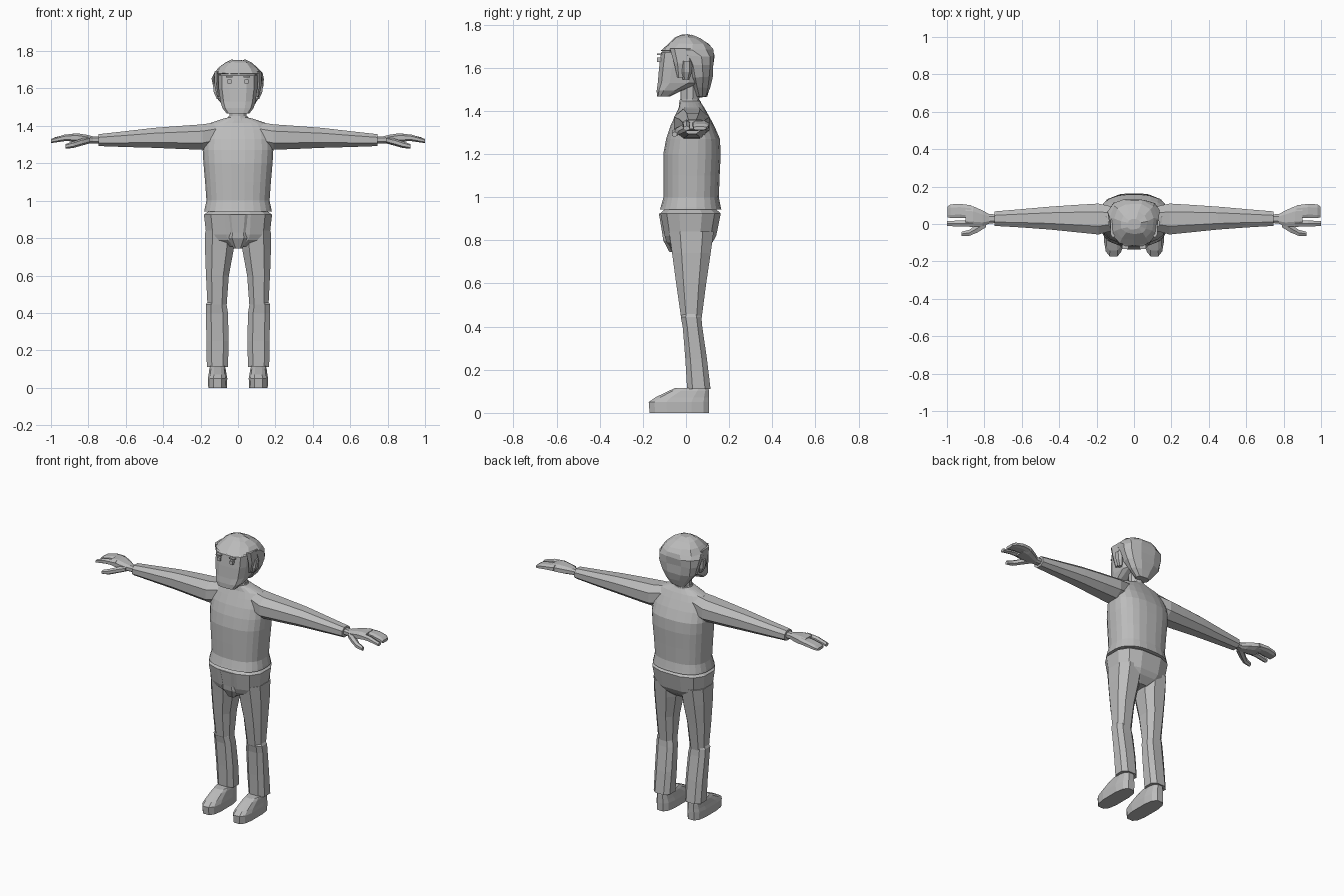
import bpy, bmesh, math, random
from mathutils import Vector

random.seed(4)
grey = bpy.data.materials.new("matte grey")
grey.diffuse_color = (0.5, 0.5, 0.5, 1)


def loft(name, axis, sections, n=8, power=2.0, mirror=False, turn=0.5, jitter=0.0):
    """Skin rounded cross-sections (t, a_min, a_max, b_min, b_max) along an axis."""
    bm = bmesh.new()
    rings = []
    for t, a0, a1, b0, b1 in sections:
        ring = []
        for i in range(n):
            ang = 2 * math.pi * (i + turn) / n
            c, s = math.cos(ang), math.sin(ang)
            k = 2 / power
            a = (a0 + a1) / 2 + (a1 - a0) / 2 * math.copysign(abs(c) ** k, c)
            b = (b0 + b1) / 2 + (b1 - b0) / 2 * math.copysign(abs(s) ** k, s)
            p = {'x': (t, a, b), 'y': (a, t, b), 'z': (a, b, t)}[axis]
            p = Vector(p) + Vector([random.uniform(-jitter, jitter) for _ in range(3)])
            ring.append(bm.verts.new(p))
        rings.append(ring)
    for lo, hi in zip(rings, rings[1:]):
        for i in range(n):
            j = (i + 1) % n
            bm.faces.new((lo[i], lo[j], hi[j], hi[i]))
    bm.faces.new(rings[0][::-1])
    bm.faces.new(rings[-1])
    bmesh.ops.recalc_face_normals(bm, faces=bm.faces[:])
    mesh = bpy.data.meshes.new(name)
    bm.to_mesh(mesh)
    bm.free()
    mesh.materials.append(grey)
    obj = bpy.data.objects.new(name, mesh)
    bpy.context.collection.objects.link(obj)
    if mirror:
        obj.modifiers.new("mirror", 'MIRROR').use_mirror_merge = False
    return obj


# Sweater body with a flared hem, and its collar
loft("sweater", 'z', [
    (0.943, -.182, .182, -.122, .165), (0.955, -.180, .180, -.118, .162),
    (1.00, -.170, .170, -.105, .153), (1.10, -.177, .177, -.106, .157),
    (1.20, -.186, .186, -.106, .162), (1.27, -.190, .190, -.093, .158),
    (1.33, -.188, .188, -.073, .132), (1.38, -.178, .178, -.050, .105),
    (1.415, -.150, .150, -.034, .085), (1.437, -.085, .085, -.030, .070),
    (1.445, -.055, .055, -.030, .068)], n=24, power=2.5)
loft("collar", 'z', [(1.43, -.06, .06, -.035, .07), (1.452, -.052, .052, -.03, .065)], n=12)
loft("neck", 'z', [(1.43, -.048, .048, -.026, .06), (1.53, -.05, .05, -.026, .065)], n=10)

# Sleeves tapering to the cuff
loft("sleeve", 'x', [
    (.08, -.03, .09, 1.29, 1.43), (.19, -.062, .115, 1.268, 1.413),
    (.30, -.050, .108, 1.272, 1.405), (.45, -.034, .097, 1.279, 1.393),
    (.60, -.022, .083, 1.284, 1.375), (.745, -.013, .070, 1.290, 1.358)],
    n=8, power=2.3, mirror=True)

# Hands: wrist and palm, grouped fingers, index finger, thumb
loft("palm", 'x', [
    (.73, .005, .052, 1.305, 1.345), (.775, .000, .055, 1.305, 1.345),
    (.81, -.015, .075, 1.305, 1.354), (.86, -.018, .098, 1.310, 1.362),
    (.90, -.014, .100, 1.315, 1.358)], n=8, power=2.6, mirror=True)
loft("grouped_fingers", 'x', [
    (.87, .028, .102, 1.318, 1.358), (.93, .030, .110, 1.318, 1.352),
    (.98, .030, .107, 1.312, 1.340), (.998, .034, .095, 1.310, 1.328)],
    n=8, power=2.8, mirror=True)
loft("index_finger", 'x', [
    (.86, -.018, .024, 1.318, 1.360), (.93, -.016, .021, 1.318, 1.353),
    (1.00, -.013, .018, 1.308, 1.330)], n=6, mirror=True)
loft("thumb", 'x', [
    (.79, -.020, .035, 1.307, 1.343), (.835, -.048, .005, 1.295, 1.333),
    (.88, -.066, -.028, 1.282, 1.318), (.922, -.066, -.040, 1.278, 1.303)],
    n=6, mirror=True)

# Trousers: hips, fly panel and two-part legs
loft("hips", 'z', [
    (.755, -.06, .06, -.065, .085), (.79, -.150, .150, -.092, .125),
    (.82, -.174, .174, -.102, .143), (.925, -.187, .187, -.122, .165),
    (.945, -.160, .160, -.10, .14)], n=12, power=2.7)
loft("fly_panel", 'z', [
    (.745, -.025, .025, -.078, -.02), (.80, -.060, .060, -.108, -.02),
    (.83, -.055, .055, -.112, -.02), (.925, -.070, .070, -.128, -.05)], n=8, power=3)
loft("thigh", 'z', [
    (.435, .058, .166, -.025, .075), (.60, .045, .175, -.050, .098),
    (.74, .018, .181, -.070, .120), (.84, .010, .180, -.085, .135)],
    n=8, power=2.6, mirror=True)
loft("shin", 'z', [
    (.11, .050, .170, .002, .117), (.25, .047, .172, -.006, .100),
    (.40, .050, .175, -.018, .078), (.445, .058, .174, -.027, .074),
    (.47, .065, .160, -.015, .062)], n=8, power=2.8, mirror=True)

# Shoes with rounded, sloping toes
loft("shoe", 'z', [
    (0, .058, .160, -.172, .110), (.05, .056, .162, -.176, .111),
    (.072, .060, .158, -.145, .110), (.102, .065, .154, -.082, .109),
    (.116, .070, .150, -.050, .105)], n=12, power=3, mirror=True)

# Head with a flat face and receding jaw
loft("head", 'z', [
    (1.466, -.062, .062, -.136, -.075), (1.495, -.085, .085, -.137, -.015),
    (1.53, -.096, .096, -.133, .07), (1.60, -.106, .106, -.127, .09),
    (1.67, -.108, .108, -.119, .10), (1.70, -.09, .09, -.08, .08)], n=12, power=3.2)

# Faceted hair, narrow at the nape and full over the crown
loft("hair", 'z', [
    (1.465, -.045, .045, .045, .097), (1.51, -.085, .085, .035, .110),
    (1.555, -.120, .120, .015, .122), (1.61, -.138, .138, .005, .128),
    (1.655, -.139, .139, -.030, .134), (1.682, -.130, .130, -.118, .130),
    (1.71, -.108, .108, -.088, .110), (1.738, -.070, .070, -.055, .065),
    (1.752, -.035, .035, -.03, .03)], n=11, power=2.5, turn=0.25, jitter=0.004)
loft("sideburn", 'z', [
    (1.555, .098, .112, -.040, -.005), (1.62, .100, .128, -.055, .03),
    (1.69, .095, .128, -.075, .04)], n=6, power=3, mirror=True)
loft("ear", 'z', [
    (1.545, .095, .115, -.015, .015), (1.58, .095, .132, -.022, .028),
    (1.63, .095, .138, -.022, .030)], n=6, mirror=True)

# Small square eyes and thin brows
loft("eye", 'y', [(-.134, .034, .056, 1.625, 1.648), (-.115, .034, .056, 1.625, 1.648)],
     n=4, power=8, mirror=True)
loft("brow", 'y', [(-.134, .028, .066, 1.658, 1.666), (-.112, .028, .066, 1.658, 1.666)],
     n=4, power=8, mirror=True)
